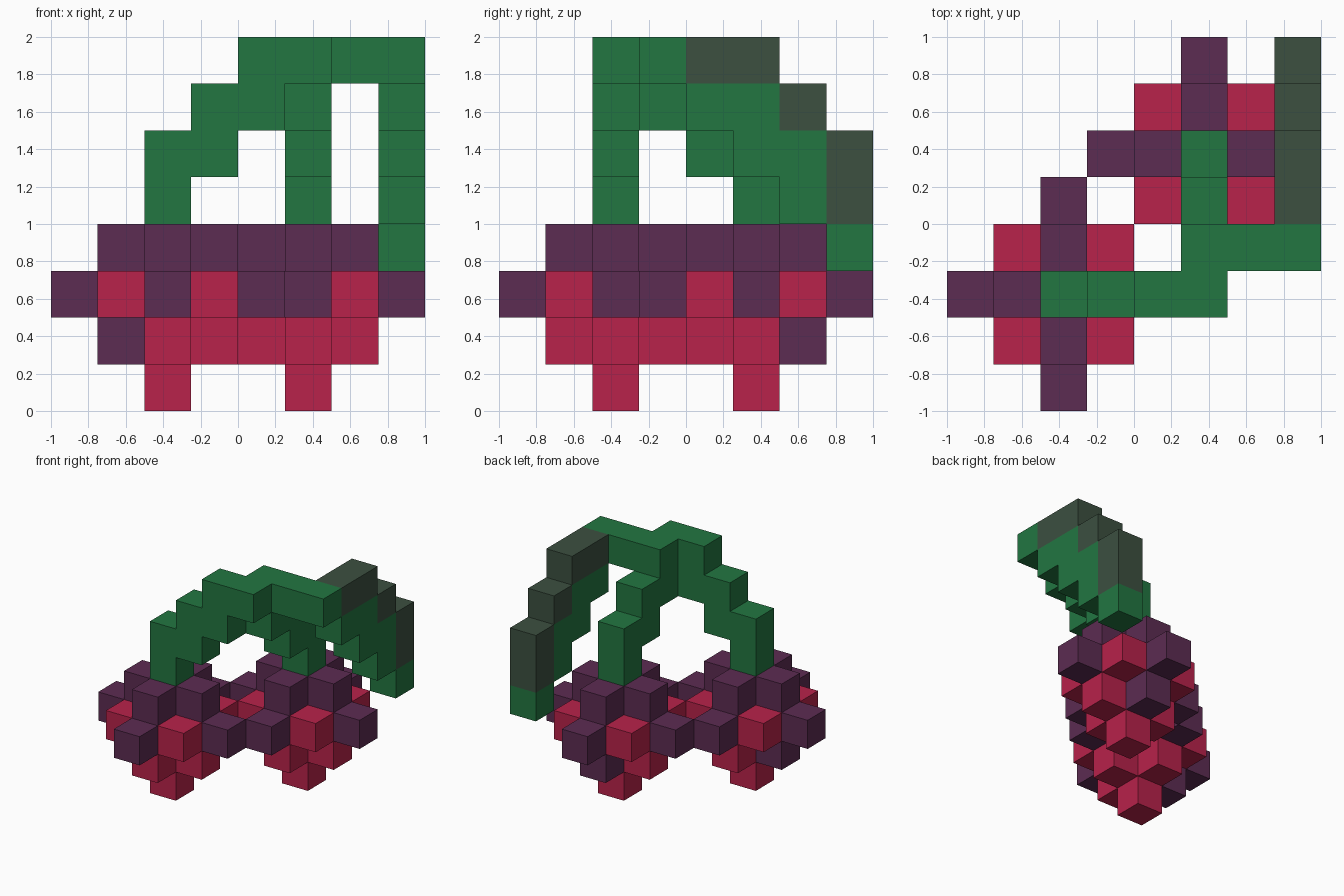
import bpy
import bmesh
from mathutils import Vector

CELL = 0.25

cube = bpy.data.objects.get("Cube")
if cube:
    bpy.data.objects.remove(cube)


def make_material(name, rgb):
    mat = bpy.data.materials.new(name)
    mat.use_nodes = True
    colour = (*rgb, 1.0)
    mat.diffuse_color = colour
    bsdf = next(n for n in mat.node_tree.nodes if n.type == 'BSDF_PRINCIPLED')
    bsdf.inputs["Base Color"].default_value = colour
    bsdf.inputs["Roughness"].default_value = 0.8
    return mat


RED = make_material("berry red", (0.479, 0.016, 0.069))
PURPLE = make_material("berry purple", (0.107, 0.025, 0.084))
GREEN = make_material("stem green", (0.016, 0.181, 0.053))
GREY = make_material("leaf grey green", (0.045, 0.080, 0.051))

AXES = [Vector(a) for a in ((1, 0, 0), (0, 1, 0), (0, 0, 1))]


def build_blocks(name, cells):
    """Join unit blocks {(i, j, k): material} into one outer skin."""
    mats = list(dict.fromkeys(cells.values()))
    bm = bmesh.new()
    for cell, mat in cells.items():
        centre = Vector(cell) + Vector((0.5, 0.5, 0.5))
        for a in range(3):
            u, v = AXES[(a + 1) % 3] / 2, AXES[(a + 2) % 3] / 2
            for sign in (1, -1):
                normal = AXES[a] * sign
                if tuple(int(c) for c in Vector(cell) + normal) in cells:
                    continue
                mid = centre + normal / 2
                corners = [mid - u - v, mid + u - v, mid + u + v, mid - u + v]
                if sign < 0:
                    corners.reverse()
                face = bm.faces.new([
                    bm.verts.new(p * CELL - Vector((1, 1, 0))) for p in corners])
                face.material_index = mats.index(mat)
    bmesh.ops.remove_doubles(bm, verts=bm.verts, dist=0.001)
    mesh = bpy.data.meshes.new(name)
    bm.to_mesh(mesh)
    bm.free()
    for mat in mats:
        mesh.materials.append(mat)
    obj = bpy.data.objects.new(name, mesh)
    bpy.context.collection.objects.link(obj)
    return obj


def berry(name, cx, cy, shaded):
    """Stepped diamond: purple cap and side tips, red underside."""
    cells = {}
    for k in range(4):
        reach = 2 - abs(k - 2)
        for dx in range(-reach, reach + 1):
            for dy in range(-reach, reach + 1):
                if abs(dx) + abs(dy) > reach:
                    continue
                on_axis = dx == 0 or dy == 0
                purple = k == 3 or (k == 2 and on_axis) or (k == 1 and (dx, dy) == shaded)
                cells[cx + dx, cy + dy, k] = PURPLE if purple else RED
    return build_blocks(name, cells)


# Two berries, each with one shaded block low on its outer side
berry("front_berry", 2, 2, (-1, 0))
berry("back_berry", 5, 5, (0, 1))

# Stems climb in steps of (distance along, height) and meet at the top
steps = [(0, 4), (0, 5), (1, 5), (1, 6), (2, 6), (2, 7)]
front_stem = {(2 + d, 2, k): GREEN for d, k in steps}
front_stem[5, 2, 7] = GREEN
build_blocks("front_stem", front_stem)
back_stem = {(5, 5 - d, k): GREEN for d, k in steps}
build_blocks("back_stem", back_stem)

# Twig joining the stems to the leaf
build_blocks("twig", {(6, 3, 7): GREEN, (7, 3, 7): GREEN})

# Drooping leaf: grey upper surface over a green underside
leaf = {(7, j, k): GREY for j, k in [(4, 7), (5, 7), (6, 6), (7, 5), (7, 4)]}
leaf.update({(7, j, k): GREEN
             for j, k in [(4, 6), (5, 6), (5, 5), (6, 5), (6, 4), (7, 3)]})
build_blocks("leaf", leaf)
